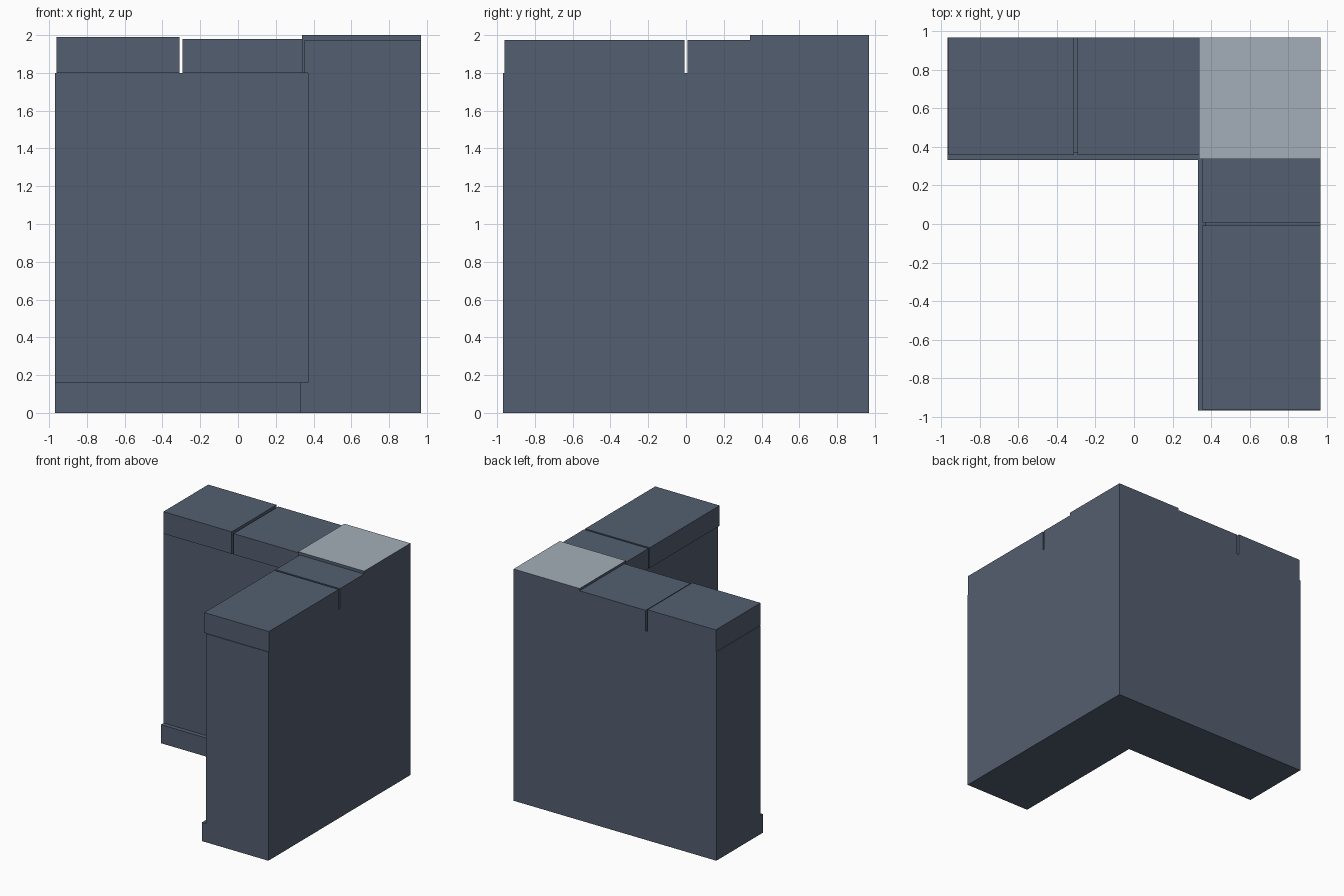
import bpy, bmesh

if "Cube" in bpy.data.objects:
    bpy.data.objects.remove(bpy.data.objects["Cube"])


def material(name, rgb):
    m = bpy.data.materials.new(name)
    m.diffuse_color = (*rgb, 1.0)
    m.use_nodes = True
    m.node_tree.nodes["Principled BSDF"].inputs["Base Color"].default_value = m.diffuse_color
    return m


slate = material("slate_blue", (0.088, 0.113, 0.162))
pale = material("pale_grey", (0.37, 0.42, 0.48))

E = 0.968  # outer half-width of the wall


def prism(name, outline, z0, z1, top_mat=None):
    """Extrude a flat outline from z0 to z1."""
    bm = bmesh.new()
    face = bm.faces.new([bm.verts.new((x, y, z0)) for x, y in outline])
    ext = bmesh.ops.extrude_face_region(bm, geom=[face], use_keep_orig=True)
    for v in ext["geom"]:
        if isinstance(v, bmesh.types.BMVert):
            v.co.z = z1
    bmesh.ops.recalc_face_normals(bm, faces=bm.faces)
    mesh = bpy.data.meshes.new(name)
    mesh.materials.append(slate)
    if top_mat:
        mesh.materials.append(top_mat)
        for f in bm.faces:
            if f.normal.z > 0.9:
                f.material_index = 1
    bm.to_mesh(mesh)
    bm.free()
    ob = bpy.data.objects.new(name, mesh)
    bpy.context.collection.objects.link(ob)
    return ob


def ell(inner):
    """L outline with its corner at the back right."""
    return [(-E, inner), (inner, inner), (inner, -E), (E, -E), (E, E), (-E, E)]


def rect(x0, x1, y0, y1):
    return [(x0, y0), (x1, y0), (x1, y1), (x0, y1)]


# Plinth and wall body
prism("plinth", ell(0.332), 0.0, 0.16)
prism("wall_body", ell(0.37), 0.16, 1.80)

# Coping stones: two on each arm, one pale-topped at the corner
copings = [
    ("back_coping_outer", rect(-0.962, -0.31, 0.357, E), 1.99),
    ("back_coping_inner", rect(-0.293, 0.338, 0.357, E), 1.98),
    ("side_coping_inner", rect(0.352, E, 0.008, 0.338), 1.975),
    ("side_coping_outer", rect(0.352, E, -0.962, -0.008), 1.975),
]
for name, outline, top in copings:
    prism(name, outline, 1.80, top)
prism("corner_coping", rect(0.338, E, 0.338, E), 1.80, 2.0, pale)
